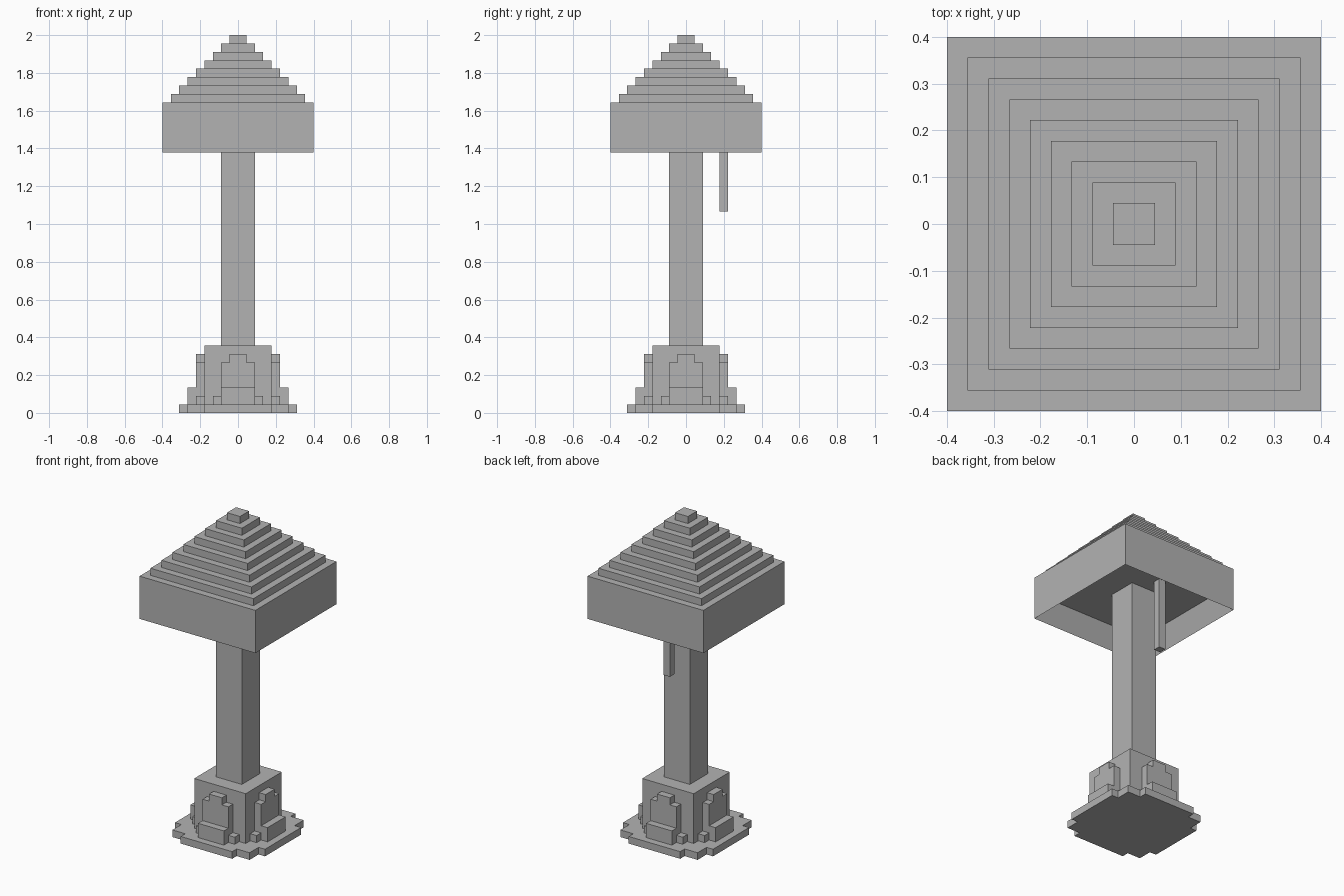
import bpy
import bmesh
from mathutils import Matrix

cube = bpy.data.objects.get("Cube")
if cube:
    bpy.data.objects.remove(cube, do_unlink=True)

U = 2 / 45  # one block; all sizes below are in blocks

# Single plain grey
grey = bpy.data.materials.new("plain_grey")
grey.use_nodes = True
colour = (0.45, 0.45, 0.45, 1)
grey.diffuse_color = colour
grey.node_tree.nodes["Principled BSDF"].inputs["Base Color"].default_value = colour


def add_object(name, bm):
    mesh = bpy.data.meshes.new(name)
    bm.to_mesh(mesh)
    bm.free()
    mesh.materials.append(grey)
    obj = bpy.data.objects.new(name, mesh)
    bpy.context.collection.objects.link(obj)
    return obj


def prism(name, outline, z0, z1):
    """Extrude a flat outline upward."""
    bm = bmesh.new()
    face = bm.faces.new([bm.verts.new((x * U, y * U, z0 * U)) for x, y in outline])
    top = bmesh.ops.extrude_face_region(bm, geom=[face])["geom"]
    verts = [v for v in top if isinstance(v, bmesh.types.BMVert)]
    bmesh.ops.translate(bm, verts=verts, vec=(0, 0, (z1 - z0) * U))
    bmesh.ops.recalc_face_normals(bm, faces=bm.faces)
    return add_object(name, bm)


def box(name, x0, x1, y0, y1, z0, z1):
    return prism(name, [(x0, y0), (x1, y0), (x1, y1), (x0, y1)], z0, z1)


def block(name, half, z0, z1):
    return box(name, -half, half, -half, half, z0, z1)


def relief(name, profile, y0, y1, turn):
    """Mirror a half profile (x, z), extrude it outward and turn it to one side."""
    outline = profile + [(-x, z) for x, z in reversed(profile)]
    bm = bmesh.new()
    face = bm.faces.new([bm.verts.new((x * U, -y0 * U, z * U)) for x, z in outline])
    out = bmesh.ops.extrude_face_region(bm, geom=[face])["geom"]
    verts = [v for v in out if isinstance(v, bmesh.types.BMVert)]
    bmesh.ops.translate(bm, verts=verts, vec=(0, (y0 - y1) * U, 0))
    bmesh.ops.rotate(bm, verts=bm.verts, cent=(0, 0, 0),
                     matrix=Matrix.Rotation(turn * 1.5707963, 3, 'Z'))
    bmesh.ops.recalc_face_normals(bm, faces=bm.faces)
    return add_object(name, bm)


# Foot slab with stepped corners
quarter = [(7, -4), (7, 4), (6, 4), (6, 6), (4, 6)]
slab = []
for c, s in ((1, 0), (0, 1), (-1, 0), (0, -1)):
    slab += [(x * c - y * s, x * s + y * c) for x, y in quarter]
prism("foot_slab", slab, 0, 1)

# Pedestal with a stepped relief and sill on each side
block("pedestal", 4, 1, 8)
panel = [(3, 1), (3, 2), (2, 2), (2, 6), (1, 6), (1, 7)]
sill = [(2, 1), (2, 3)]
for turn, side in enumerate(("front", "left", "back", "right")):
    relief(side + "_panel", panel, 4, 5, turn)
    relief(side + "_sill", sill, 5, 6, turn)

# Post and pull cord, both reaching the shade ceiling
block("post", 2, 8, 34)
box("pull_cord", -1, 0, 4, 5, 24, 34)

# Hollow shade: solid block with its underside inset and pushed in
shade = block("shade", 9, 31, 37)
bm = bmesh.new()
bm.from_mesh(shade.data)
under = min(bm.faces, key=lambda f: f.calc_center_median().z)
bmesh.ops.inset_region(bm, faces=[under], thickness=U, use_even_offset=True)
bmesh.ops.translate(bm, verts=under.verts, vec=(0, 0, 3 * U))
bm.to_mesh(shade.data)
bm.free()

# Stepped pyramid roof
for i in range(8):
    block(f"roof_step_{i + 1}", 8 - i, 37 + i, 38 + i)
